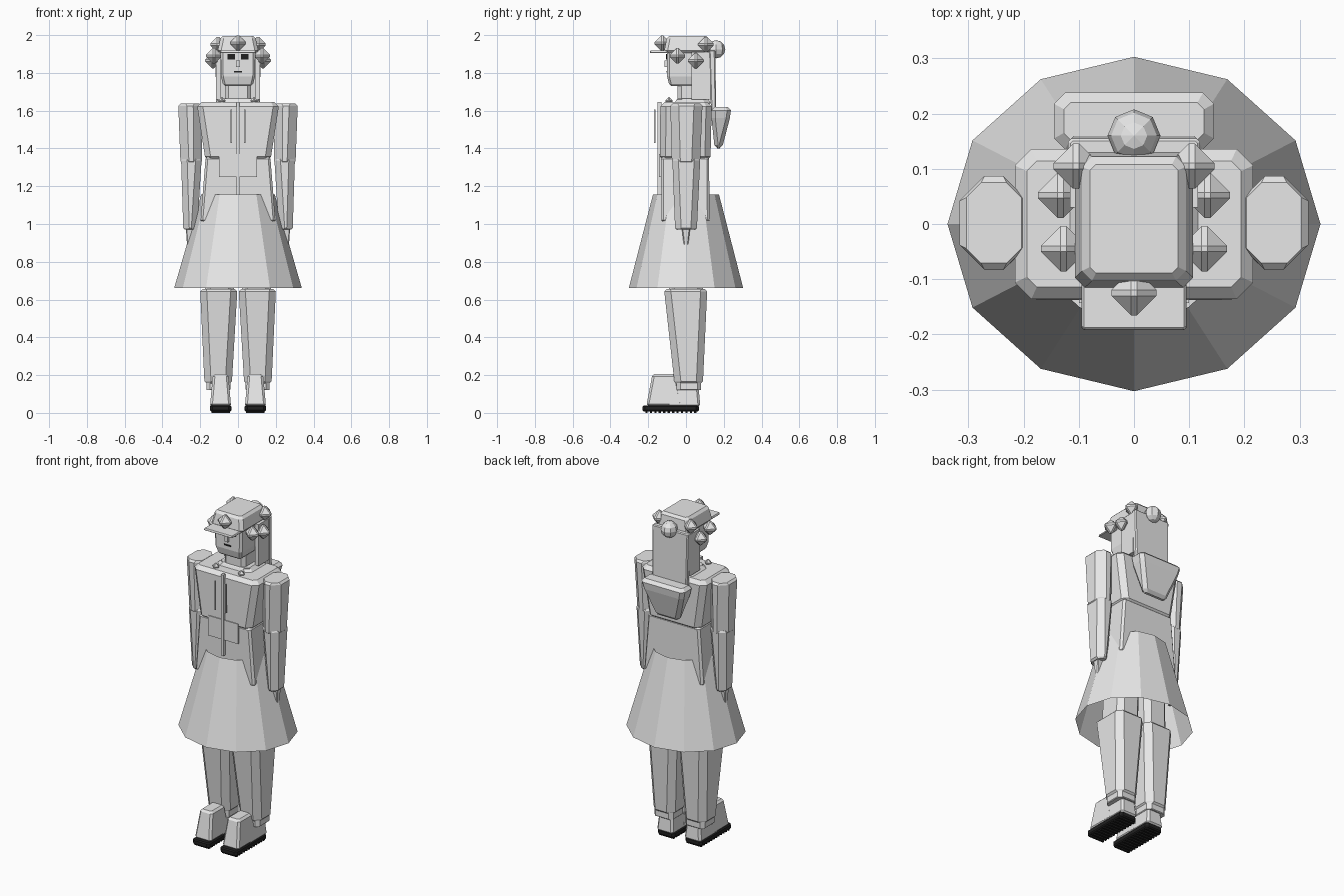
import bpy, bmesh, math
from mathutils import Vector

if "Cube" in bpy.data.objects:
    bpy.data.objects.remove(bpy.data.objects["Cube"])


def material(name, v):
    m = bpy.data.materials.new(name)
    m.diffuse_color = (v, v, v, 1)
    m.use_nodes = True
    m.node_tree.nodes["Principled BSDF"].inputs["Base Color"].default_value = m.diffuse_color
    return m


GREY = material("light grey", 0.8)
DARK = material("dark rubber", 0.015)


def finish(name, bm, mat=GREY):
    bmesh.ops.recalc_face_normals(bm, faces=bm.faces[:])
    mesh = bpy.data.meshes.new(name)
    bm.to_mesh(mesh)
    bm.free()
    mesh.materials.append(mat)
    ob = bpy.data.objects.new(name, mesh)
    bpy.context.collection.objects.link(ob)
    return ob


def ring(bm, z, cx, cy, hx, hy, c):
    """Rectangle with chamfered corners."""
    pts = [(hx, -hy + c), (hx, hy - c), (hx - c, hy), (-hx + c, hy),
           (-hx, hy - c), (-hx, -hy + c), (-hx + c, -hy), (hx - c, -hy)]
    return [bm.verts.new((cx + x, cy + y, z)) for x, y in pts]


def loft(name, secs, c=0.015, b=0.01, mat=GREY):
    """Stack of chamfered sections (z, x0, x1, y0, y1) with bevelled ends."""
    rows = []
    for i, (z, x0, x1, y0, y1) in enumerate(secs):
        row = (z, (x0 + x1) / 2, (y0 + y1) / 2, (x1 - x0) / 2, (y1 - y0) / 2)
        end = (z, row[1], row[2], row[3] - b, row[4] - b, c * 0.6)
        if i == 0 and b:
            rows += [end, (z + b,) + row[1:] + (c,)]
        elif i == len(secs) - 1 and b:
            rows += [(z - b,) + row[1:] + (c,), end]
        else:
            rows.append(row + (c,))
    bm = bmesh.new()
    rings = [ring(bm, *r) for r in rows]
    for a, d in zip(rings, rings[1:]):
        for k in range(8):
            n = (k + 1) % 8
            bm.faces.new((a[k], a[n], d[n], d[k]))
    bm.faces.new(rings[0])
    bm.faces.new(rings[-1])
    return finish(name, bm, mat)


def box(name, x0, x1, y0, y1, z0, z1, mat=GREY):
    bm = bmesh.new()
    bmesh.ops.create_cube(bm, size=1)
    for v in bm.verts:
        v.co = Vector((x0 + (v.co.x + .5) * (x1 - x0), y0 + (v.co.y + .5) * (y1 - y0),
                       z0 + (v.co.z + .5) * (z1 - z0)))
    return finish(name, bm, mat)


def curl(name, loc, r):
    """Octahedron with cut edges."""
    bm = bmesh.new()
    bmesh.ops.create_uvsphere(bm, u_segments=4, v_segments=2, radius=r * 1.12)
    bmesh.ops.bevel(bm, geom=bm.edges[:], offset=r * 0.14, segments=1,
                    affect='EDGES', profile=0.5)
    bmesh.ops.translate(bm, verts=bm.verts, vec=loc)
    return finish(name, bm)


def both(x0, x1, s):
    return tuple(sorted((x0 * s, x1 * s)))


# Skirt: open twelve-sided cone
bm = bmesh.new()
bottom, top = [[bm.verts.new((rx * math.sin(math.tau * i / 12), ry * math.cos(math.tau * i / 12), z))
                for i in range(12)] for z, rx, ry in ((0.66, 0.338, 0.303), (1.155, 0.195, 0.175))]
for i in range(12):
    j = (i + 1) % 12
    bm.faces.new((bottom[i], bottom[j], top[j], top[i]))
finish("skirt", bm)

# Jacket
loft("jacket_waist", [(1.01, -.198, .198, -.13, .125), (1.355, -.172, .172, -.132, .122)], .012)
loft("jacket_chest", [(1.335, -.175, .175, -.138, .13), (1.645, -.216, .216, -.136, .136)], .03, .022)
box("zip", -.008, .008, -.15, -.13, 1.155, 1.645)
box("front_pocket", -.1, .1, -.143, -.13, 1.25, 1.37)

# Collar, neck and hood
loft("collar", [(1.635, -.12, .12, -.06, .13), (1.665, -.1, .1, -.05, .12)], .03, .006)
loft("neck", [(1.64, -.07, .07, -.045, .1), (1.77, -.07, .07, -.045, .1)], .02, .005)
loft("hood", [(1.40, -.085, .085, .15, .195), (1.56, -.135, .135, .135, .232),
              (1.62, -.145, .145, .135, .238)], .02, .018)

# Head, cap and hair
loft("head", [(1.73, -.08, .08, -.09, .11), (1.78, -.09, .09, -.1, .12),
              (1.93, -.092, .092, -.1, .125)], .012, .012)
loft("cap", [(1.905, -.107, .107, -.115, .13), (1.995, -.094, .094, -.103, .122)], .018, .014)
loft("cap_brim", [(1.906, -.095, .095, -.192, -.09), (1.918, -.093, .093, -.19, -.09)], .004, .002)
loft("back_hair", [(1.60, -.115, .115, .132, .16), (1.92, -.12, .12, .122, .155)], .006, .005)
curl("front_curl", (0, -.125, 1.957), .046)
bm = bmesh.new()
bmesh.ops.create_uvsphere(bm, u_segments=8, v_segments=6, radius=.048)
bmesh.ops.translate(bm, verts=bm.verts, vec=(0, .16, 1.925))
finish("hair_bun", bm)

# Face
box("nose", -.011, .011, -.114, -.095, 1.83, 1.865)
box("mouth", -.022, .022, -.104, -.098, 1.801, 1.809, DARK)

for side, s in (("left", 1), ("right", -1)):
    box(side + "_eye", *both(.016, .056, s), -.106, -.098, 1.872, 1.9, DARK)
    for i, p in enumerate(((.128, -.045, 1.89), (.133, .052, 1.865), (.105, .105, 1.95))):
        curl(f"{side}_curl_{i}", (p[0] * s, p[1], p[2]), .046)
    box(side + "_hair_strand", *both(.092, .116, s), .03, .13, 1.66, 1.91)
    curl(side + "_cord_eyelet", (.085 * s, -.09, 1.652), .022)
    box(side + "_drawstring", *both(.033, .039, s), -.17, -.162, 1.43, 1.605)

    # Arms and hands
    loft(side + "_upper_arm", [(1.32, *both(.19, .305, s), -.075, .075),
                               (1.638, *both(.192, .316, s), -.083, .087)], .045, .012)
    loft(side + "_forearm", [(.97, *both(.215, .29, s), -.058, .058),
                             (1.345, *both(.193, .301, s), -.072, .075)], .032, .01)
    loft(side + "_hand", [(.885, *both(.25, .27, s), -.012, .012),
                          (.985, *both(.236, .276, s), -.022, .022)], .005, .004)

    # Legs
    loft(side + "_thigh", [(.64, *both(.022, .175, s), -.09, .09),
                           (1.08, *both(.01, .165, s), -.09, .09)], .03, .005)
    loft(side + "_shin", [(.155, *both(.032, .178, s), -.062, .09),
                          (.655, *both(.004, .2, s), -.115, .112)], .035, .012)
    loft(side + "_ankle", [(.12, *both(.04, .168, s), -.05, .08),
                           (.17, *both(.04, .168, s), -.05, .08)], .02, .004)

    # Shoes with ridged soles
    loft(side + "_shoe_front", [(.035, *both(.038, .147, s), -.208, -.02),
                                (.205, *both(.05, .134, s), -.18, -.05)], .012, .012)
    loft(side + "_shoe_heel", [(.035, *both(.038, .147, s), -.1, .075),
                               (.13, *both(.045, .14, s), -.1, .068)], .012, .008)
    loft(side + "_sole", [(.008, *both(.035, .149, s), -.23, .068),
                          (.04, *both(.035, .149, s), -.23, .068)], .014, .006, DARK)
    for i in range(12):
        y = -.215 + i * .0235
        box(f"{side}_tread_{i}", *both(.043, .141, s), y, y + .012, 0, .012, DARK)
